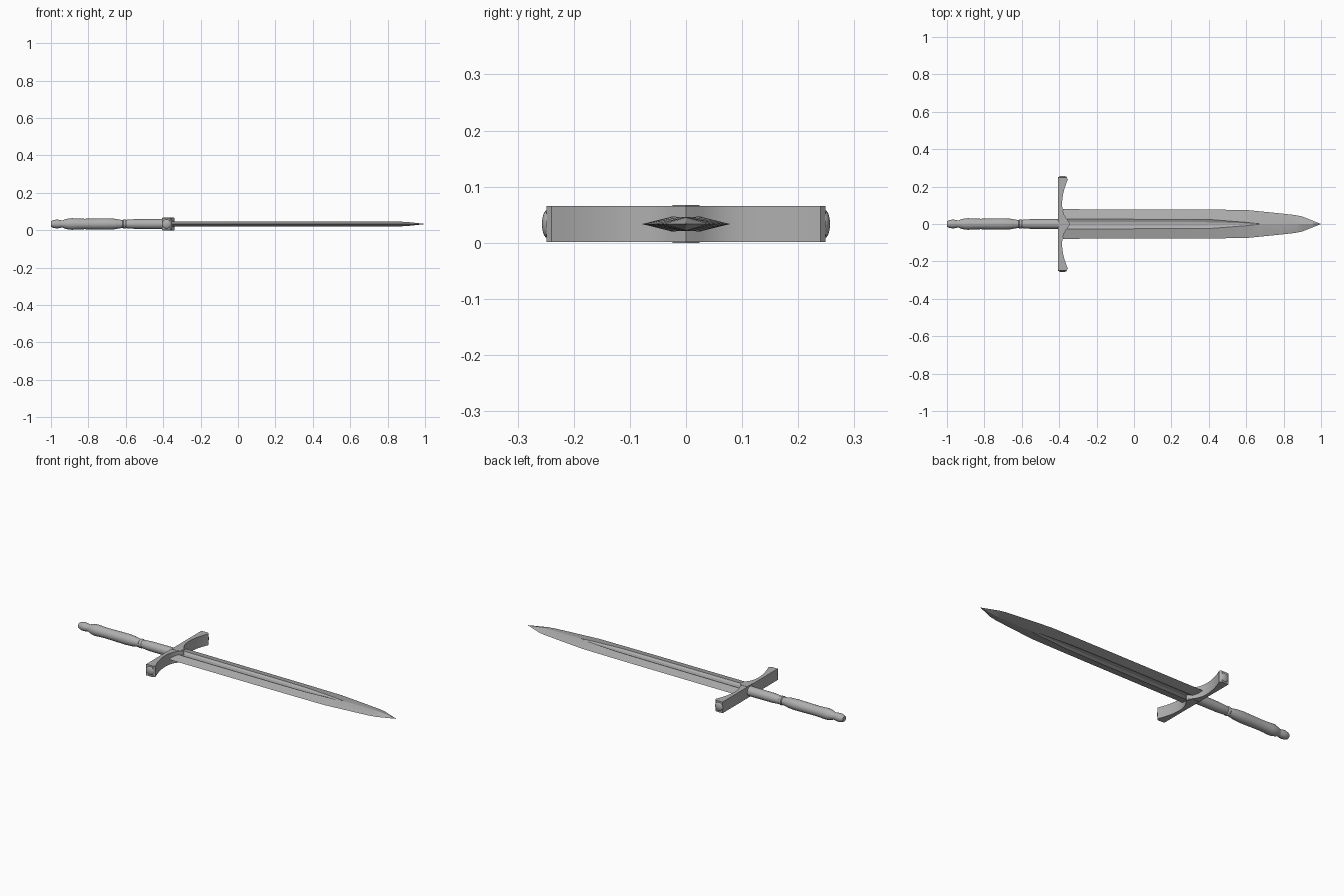
import bpy, bmesh, math
from mathutils import Vector

if "Cube" in bpy.data.objects:
    bpy.data.objects.remove(bpy.data.objects["Cube"])

CZ = 0.0335  # height of the sword's centre plane

steel = bpy.data.materials.new("dark_steel")
steel.diffuse_color = (0.43, 0.43, 0.43, 1)
steel.use_nodes = True
steel.node_tree.nodes["Principled BSDF"].inputs["Base Color"].default_value = steel.diffuse_color


def make_object(name, bm, smooth=None):
    bmesh.ops.remove_doubles(bm, verts=bm.verts, dist=1e-5)
    bmesh.ops.recalc_face_normals(bm, faces=bm.faces)
    mesh = bpy.data.meshes.new(name)
    bm.to_mesh(mesh)
    bm.free()
    mesh.materials.append(steel)
    ob = bpy.data.objects.new(name, mesh)
    bpy.context.collection.objects.link(ob)
    if smooth:
        bpy.ops.object.select_all(action='DESELECT')
        ob.select_set(True)
        bpy.context.view_layer.objects.active = ob
        bpy.ops.object.shade_smooth_by_angle(angle=math.radians(smooth))
    return ob


def loft(name, rings, smooth=None):
    """Skin a list of closed rings and cap both ends."""
    bm = bmesh.new()
    rows = [[bm.verts.new(p) for p in r] for r in rings]
    n = len(rows[0])
    for a, b in zip(rows, rows[1:]):
        for i in range(n):
            j = (i + 1) % n
            bm.faces.new((a[i], a[j], b[j], b[i]))
    bm.faces.new(rows[0])
    bm.faces.new(rows[-1])
    return make_object(name, bm, smooth)


def lathe(name, profile, origin, axis, segments=20, smooth=35):
    """Turn (distance, radius) pairs around an axis."""
    axis = Vector(axis)
    up = Vector((0, 0, 1))
    side = axis.cross(up)
    rings = []
    for d, r in profile:
        ring = []
        for i in range(segments):
            t = 2 * math.pi * i / segments
            ring.append(Vector(origin) + axis * d + (side * math.cos(t) + up * math.sin(t)) * r)
        rings.append(ring)
    return loft(name, rings, smooth)


# Blade: sections of x, half width, ridge thickness, fuller half width, fuller depth
stations = [
    (-0.38, 0.079, 0.0130, 0.026, 0.006),
    (0.25, 0.078, 0.0130, 0.025, 0.006),
    (0.42, 0.077, 0.0130, 0.023, 0.006),
    (0.60, 0.075, 0.0128, 0.009, 0.004),
    (0.67, 0.068, 0.0125, 0.001, 0.000),
    (0.78, 0.057, 0.0125, 0.001, 0.000),
    (0.86, 0.048, 0.0125, 0.001, 0.000),
    (0.90, 0.040, 0.0115, 0.001, 0.000),
    (0.95, 0.020, 0.0060, 0.001, 0.000),
    (0.998, 0.001, 0.0005, 0.0002, 0.000),
]
rings = []
for x, w, t, f, d in stations:
    half = [(w, 0), (f, t), (f * 0.4, t - d), (-f * 0.4, t - d), (-f, t)]
    section = half + [(-y, -z) for y, z in half]
    rings.append([(x, y, CZ + z) for y, z in section])
loft("blade", rings, 15)

# Crossguard: straight back, curved front with a central point
front = [(0.0, -0.340), (0.012, -0.348), (0.03, -0.362), (0.05, -0.374), (0.075, -0.382),
         (0.105, -0.385), (0.135, -0.383), (0.165, -0.378), (0.195, -0.370),
         (0.22, -0.361), (0.24, -0.353), (0.249, -0.363)]
front = [(-y, x) for y, x in front[:0:-1]] + front
H = 0.032
loft("crossguard", [[(-0.405, y, CZ - H), (x, y, CZ - H), (x, y, CZ + H), (-0.405, y, CZ + H)]
                    for y, x in front], 30)

# Slightly raised central panel on both faces of the guard
panel = [(-0.403, -0.024), (-0.366, -0.024), (-0.343, 0), (-0.366, 0.024), (-0.403, 0.024)]
loft("guard_panel", [[(x, y, z) for x, y in panel] for z in (0.0, 2 * CZ)])

# Domed studs on the guard ends
for side, label in ((1, "left"), (-1, "right")):
    lathe("guard_stud_" + label,
          [(0, 0.025), (0.003, 0.023), (0.006, 0.018), (0.008, 0.010), (0.009, 0.001)],
          (-0.382, side * 0.248, CZ), (0, side, 0), 16, 50)

# Turned grip with ring and beaded pommel
grip = [(-1.0, 0.015), (-0.99, 0.020), (-0.975, 0.023), (-0.96, 0.023), (-0.945, 0.020),
        (-0.937, 0.020), (-0.925, 0.025), (-0.905, 0.030), (-0.885, 0.031), (-0.86, 0.029),
        (-0.82, 0.028), (-0.76, 0.029), (-0.70, 0.030), (-0.66, 0.028), (-0.63, 0.023),
        (-0.617, 0.021), (-0.613, 0.025), (-0.603, 0.025), (-0.599, 0.022), (-0.58, 0.024),
        (-0.55, 0.026), (-0.39, 0.027)]
lathe("grip", grip, (0, 0, CZ), (1, 0, 0), 20, 40)
